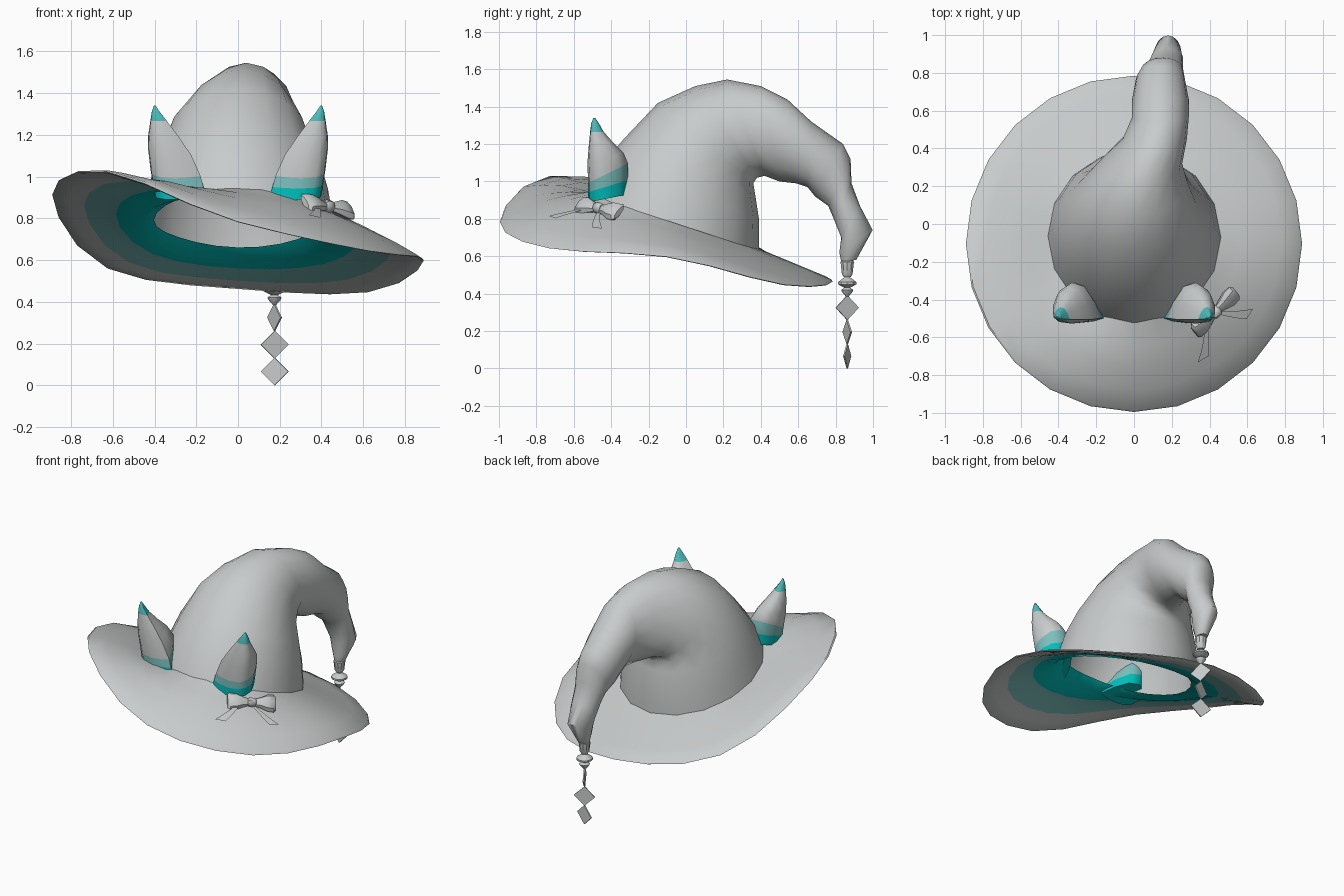
import bpy, bmesh
from math import sin, cos, pi, tau
from mathutils import Vector

cube = bpy.data.objects.get("Cube")
if cube:
    bpy.data.objects.remove(cube)


def material(name, rgb):
    m = bpy.data.materials.new(name)
    m.use_nodes = True
    m.diffuse_color = (*rgb, 1)
    m.node_tree.nodes["Principled BSDF"].inputs["Base Color"].default_value = (*rgb, 1)
    return m


GRAY = material("soft gray", (0.58, 0.60, 0.60))
TEAL = material("bright teal", (0.0, 0.52, 0.50))
MUTED = material("muted teal", (0.20, 0.52, 0.51))
TIP = material("light teal", (0.07, 0.50, 0.49))


def finish(name, bm, mats, angle=0.7):
    bmesh.ops.recalc_face_normals(bm, faces=bm.faces)
    mesh = bpy.data.meshes.new(name)
    bm.to_mesh(mesh)
    bm.free()
    for m in mats:
        mesh.materials.append(m)
    ob = bpy.data.objects.new(name, mesh)
    bpy.context.collection.objects.link(ob)
    bpy.ops.object.select_all(action='DESELECT')
    ob.select_set(True)
    bpy.context.view_layer.objects.active = ob
    if angle:
        bpy.ops.object.shade_smooth_by_angle(angle=angle)
    return ob


def loft(name, rings, mats=(GRAY,), bands=None, caps=(True, True), loop=False, angle=0.7):
    """Skin closed rings of points; bands gives a material index per strip."""
    bm = bmesh.new()
    vs = [[bm.verts.new(p) for p in r] for r in rings]
    n = len(vs[0])
    for i in range(len(vs) if loop else len(vs) - 1):
        a, b = vs[i], vs[(i + 1) % len(vs)]
        for j in range(n):
            k = (j + 1) % n
            f = bm.faces.new((a[j], a[k], b[k], b[j]))
            f.material_index = bands[i] if bands else 0
    for use, ring, band in ((caps[0], vs[0], 0), (caps[1], vs[-1], -1)):
        if use:
            bm.faces.new(ring).material_index = bands[band] if bands else 0
    return finish(name, bm, mats, angle)


# Brim: a warped disc, high at its front right and low at its back left
RIM = [0.605, 0.455, 0.472, 0.57, 0.92, 1.03, 0.79, 0.65]


def rim_height(a):
    u = (a % tau) / tau * 8
    i = int(u)
    f = u - i
    p, q, r, s = (RIM[(i + k) % 8] for k in (-1, 0, 1, 2))
    return q + 0.5 * f * (r - p + f * (2*p - 5*q + 4*r - s + f * (3*(q - r) + s - p)))


def brim_point(t, a, drop=0.0):
    r = 0.455 + 0.435 * t
    x, y = r * cos(a), r * sin(a) - 0.07 - 0.035 * t
    base = 0.79 - 0.15 * sin(a) - 0.015 * cos(a)
    bulge = 0.015 - 0.015 * sin(a)
    z = base + (rim_height(a) - base) * t + bulge * sin(pi * max(t, 0)) - drop
    return Vector((x, y, z))


section = [(-0.04, 0), (0.25, 0), (0.5, 0), (0.75, 0), (0.98, 0), (1, 0.007),
           (0.98, 0.014), (0.82, 0.025), (0.65, 0.03), (0.47, 0.03), (0.3, 0.03),
           (0.03, 0.035), (-0.12, 0.0)]
loft("brim", [[brim_point(t, tau * j / 24, d) for j in range(24)] for t, d in section],
     (GRAY, MUTED, TEAL), [0] * 8 + [1, 1, 2, 2, 0], (False, False), loop=True)

# Crown: rings hung between an outer and an inner line, drooping to the back
# front y, front z, back y, back z, centre x, half width
crown = [
    (-0.53, 0.93, 0.39, 0.63, 0, 0.46),
    (-0.45, 1.09, 0.39, 0.80, 0, 0.43),
    (-0.33, 1.23, 0.37, 0.93, 0, 0.39),
    (-0.15, 1.42, 0.36, 0.99, 0, 0.33),
    (0.05, 1.51, 0.38, 1.02, 0.015, 0.27),
    (0.22, 1.545, 0.42, 1.03, 0.04, 0.215),
    (0.40, 1.51, 0.50, 1.00, 0.11, 0.17),
    (0.54, 1.44, 0.59, 0.99, 0.14, 0.15),
    (0.67, 1.32, 0.65, 0.97, 0.14, 0.15),
    (0.84, 1.20, 0.69, 0.92, 0.14, 0.13),
    (0.88, 1.12, 0.76, 0.87, 0.15, 0.11),
    (0.885, 0.99, 0.79, 0.80, 0.165, 0.095),
    (0.93, 0.87, 0.83, 0.70, 0.175, 0.085),
    (0.998, 0.74, 0.82, 0.62, 0.18, 0.07),
    (0.91, 0.58, 0.83, 0.57, 0.175, 0.035)]


def crown_ring(fy, fz, by, bz, cx, hw, n=16):
    mid = Vector((cx, (fy + by) / 2, (fz + bz) / 2))
    half = Vector((0, (fy - by) / 2, (fz - bz) / 2))
    return [mid + half * cos(tau * j / n) + Vector((hw * sin(tau * j / n), 0, 0))
            for j in range(n)]


loft("crown", [crown_ring(*row) for row in crown], caps=(False, True), angle=0.9)

# Ears: curved cones with a gently domed front and rounded back, in slanted bands
# height, inner x, outer x, front y, back y, slant
ear = [
    (0.89, 0.148, 0.40, -0.515, -0.31, 0.2),
    (0.945, 0.165, 0.41, -0.515, -0.31, 0.3),
    (0.995, 0.18, 0.42, -0.515, -0.31, 0.5),
    (1.10, 0.225, 0.43, -0.52, -0.335, 0.3),
    (1.19, 0.285, 0.43, -0.515, -0.39, 0.15),
    (1.265, 0.34, 0.42, -0.51, -0.44, 0),
    (1.31, 0.375, 0.413, -0.505, -0.465, 0),
    (1.34, 0.395, 0.403, -0.495, -0.485, 0)]
outline = [(0, 0.08), (0.22, 0), (0.5, -0.04), (0.8, 0), (0.97, 0.17), (1, 0.45),
           (0.88, 0.8), (0.62, 1), (0.35, 0.9), (0.13, 0.5)]
for side, name in ((1, "left_ear"), (-1, "right_ear")):
    rings = [[(side * (x0 + (x1 - x0) * u), yf + (yb - yf) * v, z + slant * (yb - yf) * v)
              for u, v in outline] for z, x0, x1, yf, yb, slant in ear]
    loft(name, rings, (GRAY, TEAL, MUTED, TIP), [1, 2, 0, 0, 0, 3, 3], angle=1.2)

# Bow: two flared loops and a knot beside the left ear
knot = Vector((0.43, -0.465, 0.855))
along = Vector((0.70, 0.68, -0.13)).normalized()
out = Vector((0.53, -0.48, 0.70)).normalized()
up = out.cross(along).normalized()


def bow_ring(t, h, d, n=8):
    return [knot + along * t + up * h * cos(tau * j / n) + out * d * sin(tau * j / n)
            for j in range(n)]


for side, name in ((1, "left_bow_loop"), (-1, "right_bow_loop")):
    loft(name, [bow_ring(side * t, h, d) for t, h, d in
                ((0.01, 0.022, 0.015), (0.06, 0.038, 0.03), (0.10, 0.056, 0.036),
                 (0.14, 0.06, 0.028), (0.155, 0.045, 0.015))])
loft("bow_knot", [bow_ring(t, h, d) for t, h, d in
                  ((-0.027, 0.022, 0.025), (-0.015, 0.03, 0.036),
                   (0.015, 0.03, 0.036), (0.027, 0.022, 0.025))])

# Ribbon tails: thin strips lying on the brim
for name, a0, a1 in (("left_ribbon_tail", -0.72, -0.56), ("right_ribbon_tail", -0.86, -1.04)):
    bm = bmesh.new()
    rows = []
    for k in range(5):
        f = k / 4
        a = a0 + (a1 - a0) * f
        w = 0.015 + 0.03 * f
        rows.append([bm.verts.new(brim_point(0.3 + 0.32 * f, a + s * w, -0.012)) for s in (-1, 1)])
    for p, q in zip(rows, rows[1:]):
        bm.faces.new((p[0], p[1], q[1], q[0]))
    finish(name, bm, (GRAY,))


# Tassel: turned cap and beads, then flat diamond charms
TX, TY = 0.175, 0.862


def lathe(name, profile, n=10):
    loft(name, [[(TX + r * cos(tau * j / n), TY + r * sin(tau * j / n), z) for j in range(n)]
                for r, z in profile], angle=0.5)


lathe("tassel_cap", [(0.025, 0.585), (0.038, 0.57), (0.036, 0.555), (0.03, 0.505), (0.02, 0.49)])
lathe("large_bead", [(0.012, 0.49), (0.052, 0.462), (0.052, 0.45), (0.012, 0.43)])
lathe("small_bead", [(0.012, 0.435), (0.034, 0.42), (0.03, 0.41), (0.008, 0.385)])


def charm(name, z, wx, wy, h=0.066):
    """Thin diamond plate whose width runs along (wx, wy)."""
    bm = bmesh.new()
    c, w = Vector((TX, TY, z)), Vector((wx, wy, 0))
    thick = Vector((-wy, wx, 0)).normalized() * 0.004
    tall = Vector((0, 0, h))
    front, back = ([bm.verts.new(c + s * thick + o) for o in (w, tall, -w, -tall)]
                   for s in (1, -1))
    bm.faces.new(front)
    bm.faces.new(back)
    for j in range(4):
        k = (j + 1) % 4
        bm.faces.new((front[j], front[k], back[k], back[j]))
    finish(name, bm, (GRAY,), angle=0)


charm("upper_charm", 0.325, 0.032, -0.061)
charm("middle_charm", 0.195, 0.066, 0.022)
charm("lower_charm", 0.066, 0.066, -0.018)
